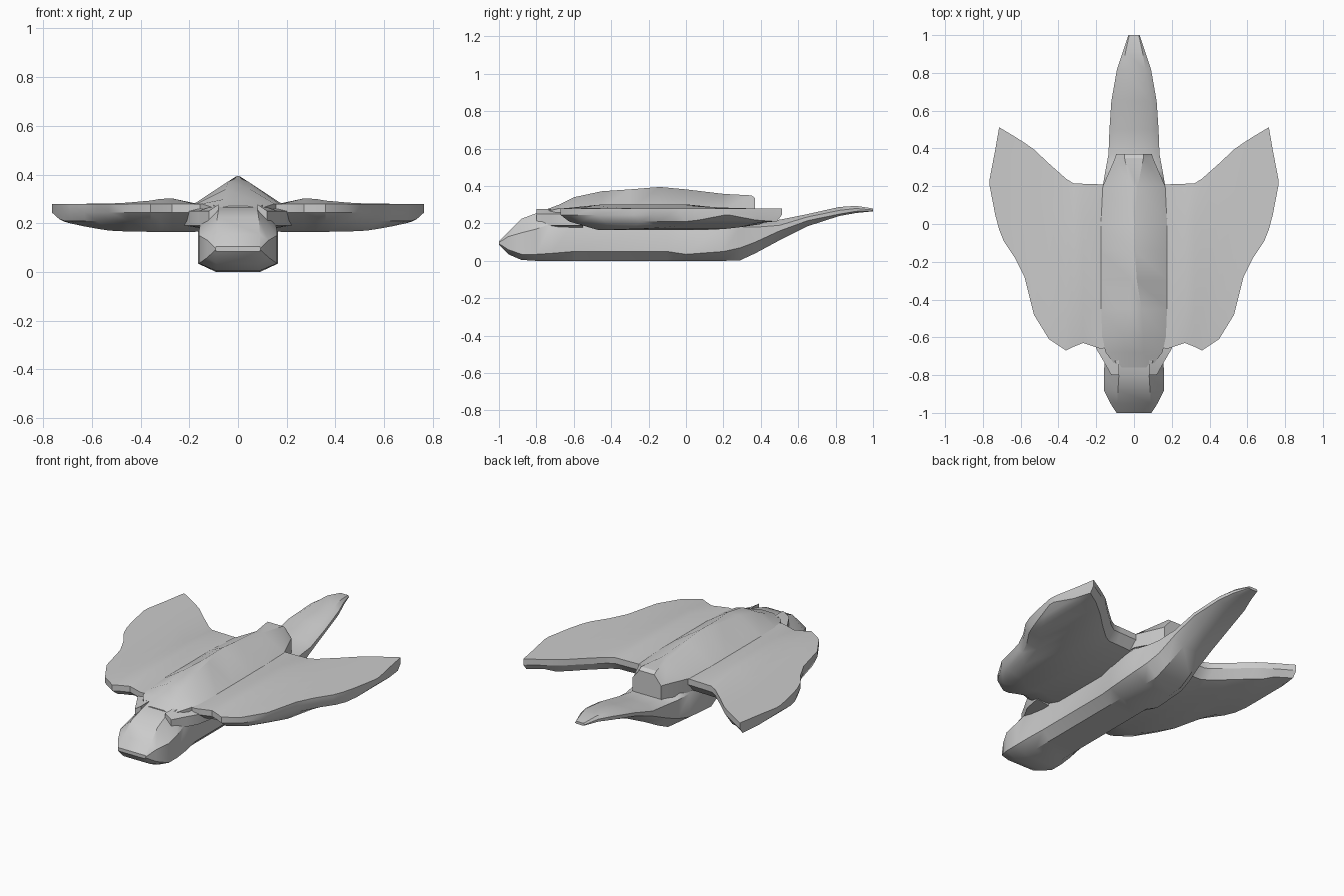
import bpy, bmesh
from math import radians


def loft(name, rings, angle=32):
    """Skin a list of equal-length closed rings and cap both ends."""
    bm = bmesh.new()
    rows = [[bm.verts.new(p) for p in ring] for ring in rings]
    n = len(rows[0])
    for a, b in zip(rows, rows[1:]):
        for i in range(n):
            j = (i + 1) % n
            bm.faces.new((a[i], a[j], b[j], b[i]))
    bm.faces.new(rows[0])
    bm.faces.new(rows[-1][::-1])
    bmesh.ops.recalc_face_normals(bm, faces=bm.faces)
    me = bpy.data.meshes.new(name)
    bm.to_mesh(me)
    bm.free()
    ob = bpy.data.objects.new(name, me)
    bpy.context.collection.objects.link(ob)
    bpy.ops.object.select_all(action='DESELECT')
    bpy.context.view_layer.objects.active = ob
    ob.select_set(True)
    bpy.ops.object.shade_smooth_by_angle(angle=radians(angle))
    return ob


def symmetric(y, half):
    """Close a half section of (x, z) points by mirroring it over x = 0."""
    other = [(-x, z) for x, z in reversed(half) if x > 0]
    return [(x, y, z) for x, z in half + other]


# Hull with head and tail: y, bottom (w, z), side w, side z low/high, top (w, z)
hull = [
    (-1.00, .09, .085, .092, .092, .098, .09, .105),
    (-.95, .09, .035, .125, .06, .13, .09, .155),
    (-.88, .09, .005, .16, .035, .15, .085, .225),
    (-.80, .09, 0, .16, .035, .17, .08, .255),
    (-.72, .09, 0, .155, .04, .20, .10, .275),
    (-.60, .09, 0, .14, .05, .20, .12, .28),
    (-.10, .09, 0, .14, .05, .20, .12, .28),
    (.00, .09, 0, .165, .035, .18, .12, .28),
    (.20, .09, 0, .165, .05, .19, .12, .26),
    (.29, .085, .003, .15, .07, .18, .09, .21),
    (.37, .08, .04, .135, .10, .18, .09, .20),
    (.50, .07, .11, .13, .16, .19, .09, .22),
    (.65, .06, .185, .12, .215, .235, .09, .25),
    (.82, .05, .24, .09, .25, .27, .06, .288),
    (.91, .035, .256, .06, .265, .28, .045, .294),
    (1.0, .02, .265, .03, .268, .272, .025, .28),
]
loft("hull", [symmetric(y, [(wb, z0), (ws, z1), (ws, z2), (wt, z3)])
              for y, wb, z0, ws, z1, z2, wt, z3 in hull])

# Dorsal ridge: y, base half width, base z, crest half width, crest z
ridge = [
    (-.76, .09, .20, .04, .27),
    (-.68, .15, .20, .05, .30),
    (-.60, .17, .20, .05, .34),
    (-.45, .18, .20, .04, .372),
    (-.30, .18, .20, .015, .382),
    (-.14, .18, .20, .004, .395),
    (.00, .18, .20, .004, .382),
    (.20, .165, .20, .02, .358),
    (.35, .10, .19, .05, .35),
    (.37, .095, .19, .05, .335),
]
loft("dorsal_ridge", [symmetric(y, [(wb, zb), (wb, min(.28, zt - .01)), (wt, zt)])
                      for y, wb, zb, wt, zt in ridge])

# Wings: x, front y, back y, crown z, belly z
span = [
    (.00, -.64, .21, .28, .17),
    (.18, -.66, .21, .283, .165),
    (.27, -.63, .213, .302, .165),
    (.32, -.65, .215, .30, .165),
    (.36, -.67, .24, .293, .165),
    (.45, -.61, .32, .285, .166),
    (.53, -.48, .395, .281, .17),
    (.58, -.28, .43, .281, .178),
    (.63, -.18, .462, .28, .187),
    (.69, -.09, .498, .28, .2),
    (.714, -.03, .512, .28, .207),
    (.735, .05, .39, .28, .218),
    (.764, .20, .24, .28, .244),
]


def wing_ring(x, f, b, crown, belly):
    c = b - f
    chamfer = max(.21, belly)
    return [(x, f, .28), (x, f + .22 * c, crown), (x, b - .25 * c, crown), (x, b, .28),
            (x, b, .245), (x, b - .05 * c, chamfer - .015 * (x < .6)),
            (x, b - .22 * c, belly), (x, f + .22 * c, belly),
            (x, f + .05 * c, chamfer), (x, f, .245)]


def mirrored(rings):
    return [[(-x, y, z) for x, y, z in r] for r in rings]


right = [wing_ring(*s) for s in span]
loft("wing_right", right)
loft("wing_left", mirrored(right))

# Fillets where the wing roots meet the sides of the head
shoulder = [[(x, y, z) for x, z in ((.08, .17), (w, .19), (w, .25), (.08, .278))]
            for y, w, x in ((-.80, .12, 0), (-.72, .165, 0), (-.66, .20, 0), (-.55, .22, 0))]
loft("shoulder_right", shoulder)
loft("shoulder_left", mirrored(shoulder))
